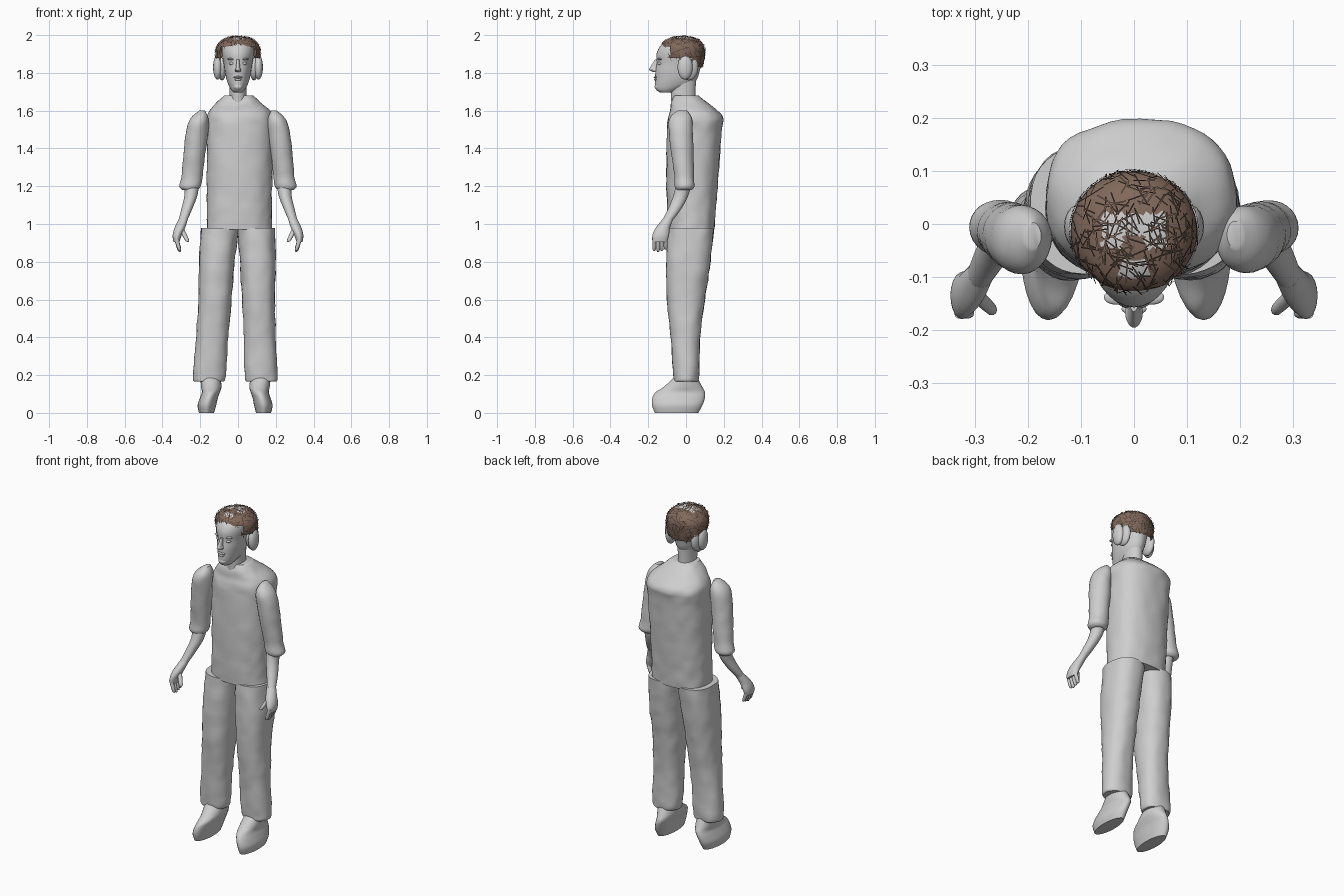
import bpy, bmesh, math, random
from mathutils import Vector, noise

random.seed(4)
cube = bpy.data.objects.get("Cube")
if cube:
    bpy.data.objects.remove(cube)


def material(name, rgb):
    m = bpy.data.materials.new(name)
    m.use_nodes = True
    m.diffuse_color = (*rgb, 1)
    m.node_tree.nodes["Principled BSDF"].inputs["Base Color"].default_value = (*rgb, 1)
    return m


GREY = material("plain grey", (0.62, 0.62, 0.62))
BROWN = material("brown hair", (0.22, 0.14, 0.105))
DARK = material("dark brown strands", (0.06, 0.04, 0.03))
parts = []


def finish(name, bm, *mats):
    mesh = bpy.data.meshes.new(name)
    bm.to_mesh(mesh)
    bm.free()
    for m in mats:
        mesh.materials.append(m)
    ob = bpy.data.objects.new(name, mesh)
    bpy.context.collection.objects.link(ob)
    parts.append(ob)
    return ob


def spline(rings, steps):
    """Smoothly fill in the rings between the given ones."""
    out = []
    last = len(rings) - 1
    for i in range(last):
        a, b = rings[max(i - 1, 0)], rings[i]
        c, d = rings[i + 1], rings[min(i + 2, last)]
        for s in range(steps):
            t = s / steps
            out.append([q + t / 2 * (r - p + t * (2 * p - 5 * q + 4 * r - w
                        + t * (3 * (q - r) + w - p)))
                        for p, q, r, w in zip(a, b, c, d)])
    return out + [list(rings[last])]


def loft(rings, sides=28, steps=4, power=2.0, rough=0.0, caps=True):
    """Rounded rings (z, x min, x max, y min, y max), listed upwards."""
    bm = bmesh.new()
    rows = []
    for z, x0, x1, y0, y1 in spline(rings, steps):
        row = []
        for k in range(sides):
            a = math.tau * k / sides
            c, s = math.cos(a), math.sin(a)
            c = math.copysign(abs(c) ** (2 / power), c)
            s = math.copysign(abs(s) ** (2 / power), s)
            p = Vector(((x0 + x1) / 2 + c * (x1 - x0) / 2,
                        (y0 + y1) / 2 + s * (y1 - y0) / 2, z))
            bump = rough * noise.noise(p * 18)
            row.append(bm.verts.new(p + Vector((c, s, 0)) * bump))
        rows.append(row)
    for low, high in zip(rows, rows[1:]):
        for k in range(sides):
            n = (k + 1) % sides
            bm.faces.new((low[k], low[n], high[n], high[k]))
    if caps:
        bm.faces.new(rows[0][::-1])
        bm.faces.new(rows[-1])
    return bm


def pair(name, rings, lean=0.0, **opts):
    """Left part and its mirror; lean swings the right one outwards lower down."""
    finish("left_" + name, loft(rings, **opts), GREY)
    other = []
    for z, x0, x1, y0, y1 in rings:
        d = lean * (1 - z)
        other.append((z, -x1 - d, -x0 - d, y0, y1))
    finish("right_" + name, loft(other, **opts), GREY)


def digit(name, start, end, r):
    """Finger running up from its tip to the palm."""
    rings = []
    for t, k in ((0, 0.3), (0.12, 0.85), (0.6, 1), (1, 1)):
        p = Vector(start).lerp(Vector(end), t)
        rings.append((p.z, p.x - r * k, p.x + r * k, p.y - r * k, p.y + r * k))
    pair(name, rings, sides=10, steps=2)


def ball(name, centre, radii):
    bm = bmesh.new()
    bmesh.ops.create_uvsphere(bm, u_segments=16, v_segments=10, radius=1)
    for v in bm.verts:
        v.co = Vector(centre) + Vector(a * b for a, b in zip(v.co, radii))
    finish(name, bm, GREY)


# Shirt
finish("shirt", loft([
    (0.97, -0.165, 0.18, -0.095, 0.15), (1.1, -0.165, 0.178, -0.10, 0.16),
    (1.3, -0.165, 0.183, -0.105, 0.175), (1.5, -0.165, 0.19, -0.10, 0.19),
    (1.56, -0.165, 0.19, -0.095, 0.196), (1.6, -0.15, 0.17, -0.085, 0.165),
    (1.64, -0.115, 0.125, -0.08, 0.12), (1.68, -0.075, 0.08, -0.065, 0.065),
], sides=48, steps=6, power=2.4, rough=0.005), GREY)

# Trousers and shoes
pair("trouser_leg", [
    (0.165, 0.045, 0.2, -0.06, 0.063), (0.2, 0.035, 0.21, -0.067, 0.07),
    (0.4, 0.03, 0.2, -0.08, 0.075), (0.6, 0.02, 0.195, -0.1, 0.1),
    (0.8, 0.01, 0.2, -0.105, 0.13), (0.98, -0.005, 0.195, -0.095, 0.148),
], lean=0.036, sides=36, steps=6, power=2.3, rough=0.005)
pair("shoe", [
    (0, 0.095, 0.175, -0.165, 0.065), (0.04, 0.085, 0.183, -0.18, 0.087),
    (0.08, 0.077, 0.172, -0.178, 0.10), (0.11, 0.067, 0.163, -0.16, 0.10),
    (0.14, 0.06, 0.168, -0.115, 0.085), (0.2, 0.068, 0.175, -0.05, 0.055),
], lean=0.032)

# Sleeves, forearms and hands
pair("sleeve", [
    (1.18, 0.215, 0.295, -0.05, 0.03), (1.2, 0.197, 0.31, -0.06, 0.045),
    (1.25, 0.188, 0.30, -0.06, 0.042), (1.35, 0.177, 0.29, -0.075, 0.04),
    (1.45, 0.163, 0.28, -0.087, 0.037), (1.53, 0.155, 0.265, -0.093, 0.035),
    (1.57, 0.16, 0.242, -0.08, 0.025), (1.6, 0.175, 0.205, -0.045, 0.005),
], rough=0.003)
pair("forearm", [
    (1.02, 0.268, 0.315, -0.125, -0.07), (1.08, 0.242, 0.3, -0.095, -0.025),
    (1.15, 0.215, 0.284, -0.067, 0.012), (1.22, 0.205, 0.285, -0.05, 0.03),
], sides=20)
pair("palm", [
    (0.905, 0.31, 0.342, -0.178, -0.10), (0.94, 0.298, 0.346, -0.178, -0.09),
    (0.98, 0.28, 0.336, -0.16, -0.085), (1.03, 0.264, 0.312, -0.12, -0.066),
], sides=20)
for i, name in enumerate(("index", "middle", "ring", "little")):
    y = -0.168 + i * 0.02
    digit(name + "_finger", (0.308, y, 0.852 + 0.006 * abs(i - 1)), (0.328, y, 0.925), 0.011)
digit("thumb", (0.265, -0.165, 0.905), (0.30, -0.13, 0.975), 0.013)

# Neck and head
finish("neck", loft([
    (1.6, -0.055, 0.055, -0.075, 0.06), (1.68, -0.046, 0.046, -0.08, 0.05),
    (1.78, -0.048, 0.048, -0.085, 0.055)]), GREY)
head_rings = [
    (1.695, 0.022, -0.135, -0.07), (1.71, 0.036, -0.157, -0.03),
    (1.735, 0.05, -0.164, 0.03), (1.77, 0.062, -0.163, 0.06),
    (1.81, 0.07, -0.162, 0.072), (1.85, 0.076, -0.156, 0.082),
    (1.9, 0.085, -0.156, 0.086), (1.94, 0.085, -0.138, 0.08),
    (1.965, 0.072, -0.108, 0.06), (1.982, 0.045, -0.07, 0.03)]
finish("head", loft([(z, -w, w, a, b) for z, w, a, b in head_rings], sides=32), GREY)

# Face
finish("nose", loft([
    (1.805, -0.012, 0.012, -0.175, -0.14), (1.814, -0.017, 0.017, -0.193, -0.14),
    (1.825, -0.012, 0.012, -0.193, -0.14), (1.87, -0.007, 0.007, -0.165, -0.14),
], sides=14), GREY)
ball("upper_lip", (0, -0.16, 1.777), (0.024, 0.011, 0.006))
ball("lower_lip", (0, -0.159, 1.765), (0.02, 0.011, 0.007))
ball("chin", (0, -0.148, 1.727), (0.024, 0.018, 0.018))
for side, sx in (("left", 1), ("right", -1)):
    ball(side + "_eye", (sx * 0.032, -0.138, 1.85), (0.015, 0.012, 0.008))
    ball(side + "_brow", (sx * 0.034, -0.138, 1.873), (0.023, 0.014, 0.006))
    ball(side + "_ear", (sx * 0.108, -0.005, 1.83), (0.024, 0.04, 0.066))
    ball(side + "_temple", (sx * 0.085, 0.015, 1.83), (0.025, 0.05, 0.07))

# Hair cap, trimmed to the hairline, with bare patches on the crown
hair_rings = [
    (1.76, 0.065, -0.08, 0.068), (1.83, 0.105, -0.10, 0.088),
    (1.88, 0.118, -0.12, 0.097), (1.93, 0.117, -0.13, 0.099),
    (1.96, 0.10, -0.122, 0.085), (1.98, 0.074, -0.095, 0.06),
    (1.99, 0.045, -0.06, 0.03), (1.994, 0.008, -0.022, -0.006)]
hair = loft([(z, -w, w, a, b) for z, w, a, b in hair_rings], sides=48, caps=False)


def hairline(p):
    if p.y < -0.085:
        return 1.94
    if p.y < 0.03:
        return 1.885
    return 1.825


bmesh.ops.delete(hair, geom=[f for f in hair.faces
                             if f.calc_center_median().z < hairline(f.calc_center_median())],
                 context="FACES")
hair.normal_update()
roots = []
for f in hair.faces:
    p = f.calc_center_median()
    crown = abs(p.x) < 0.062 and -0.045 < p.y < 0.02 and not (abs(p.x) < 0.02 and p.y < -0.022)
    front = abs(p.x) < 0.025 and -0.1 < p.y < -0.068
    f.material_index = int(p.z > 1.95 and (crown or front))
    roots.append((p.copy(), f.normal.copy(), f.calc_area()))
finish("hair_cap", hair, BROWN, GREY)

# Loose strands lying across the cap
strands = bmesh.new()
for p, n, _ in random.choices(roots, weights=[r[2] for r in roots], k=420):
    along = n.orthogonal().normalized()
    across = n.cross(along)
    turn = random.uniform(0, math.tau)
    d = along * math.cos(turn) + across * math.sin(turn)
    w = n.cross(d) * 0.0013
    half = d * random.uniform(0.012, 0.024)
    lift = n * 0.003
    quad = [p + lift - half - w, p + lift + half - w,
            p + lift + half + w, p + lift - half + w]
    for q in quad:
        q.z = min(q.z, 2.0)
    f = strands.faces.new([strands.verts.new(q) for q in quad])
    f.material_index = random.choice((0, 1, 1))
finish("hair_strands", strands, BROWN, DARK)

# Soft shading with crisp rims
bpy.ops.object.select_all(action="DESELECT")
for ob in parts:
    ob.select_set(True)
bpy.context.view_layer.objects.active = parts[0]
bpy.ops.object.shade_smooth_by_angle(angle=math.radians(45))
